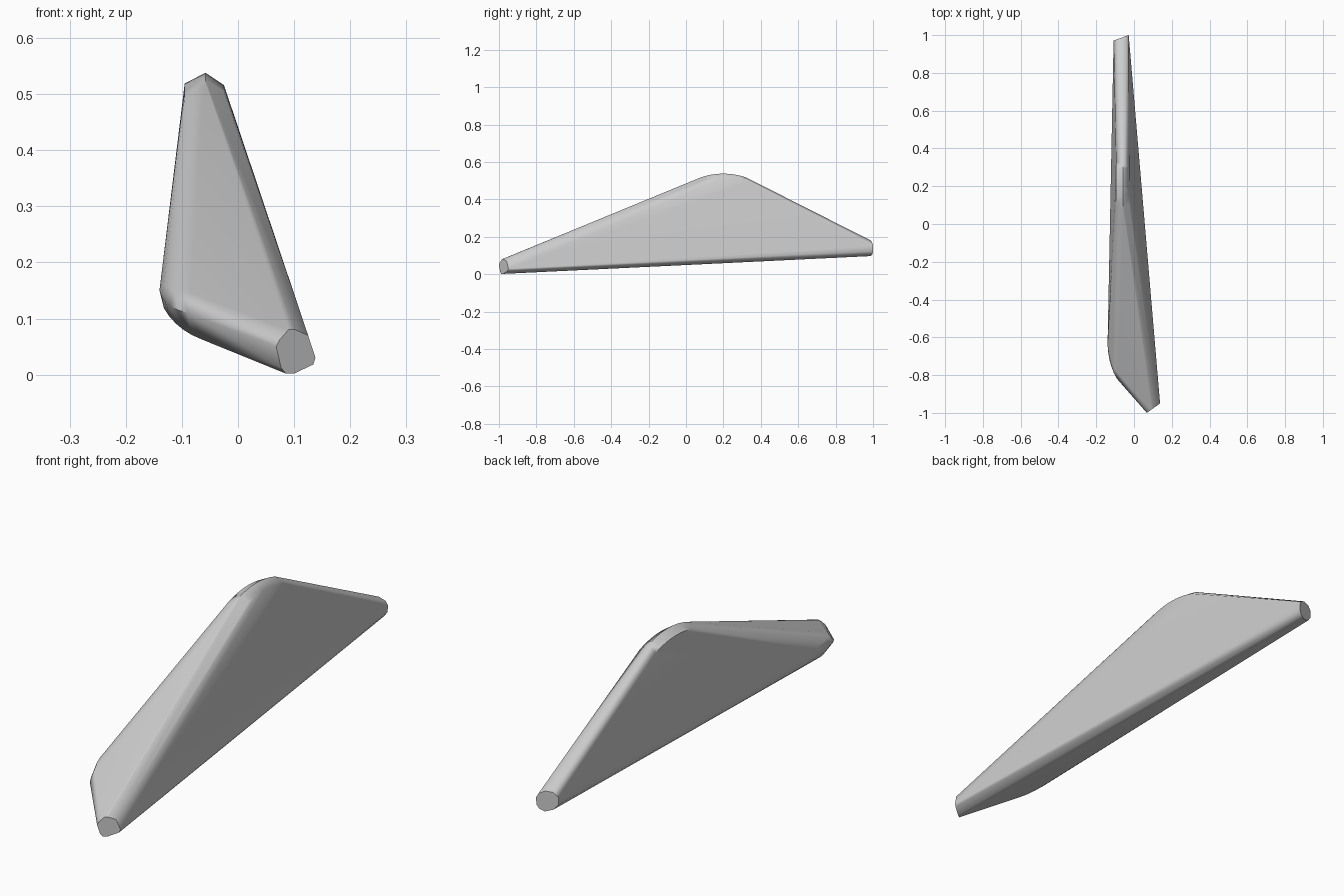
import bpy, bmesh, math
from mathutils import Vector

default_cube = bpy.data.objects.get("Cube")
if default_cube:
    bpy.data.objects.remove(default_cube, do_unlink=True)


def flat_material(name, colour):
    material = bpy.data.materials.new(name)
    material.use_nodes = True
    material.diffuse_color = colour
    shader = material.node_tree.nodes["Principled BSDF"]
    shader.inputs["Base Color"].default_value = colour
    return material


def slanted_cap(outline, origin_x, origin_y, slope):
    """Place an x/z outline on an upright plane slanted across y."""
    return [Vector((x, origin_y + (x - origin_x) * slope, z)) for x, z in outline]


def crest_arc(x, centre_y, half_length, top, drop, steps=8):
    """Rounded crest running along y at a fixed x."""
    points = []
    for step in range(steps + 1):
        t = 2 * step / steps - 1
        points.append(Vector((x, centre_y + half_length * t, top - drop * t * t)))
    return points


def bend_arc(start, middle, end, steps=5):
    """Quadratic curve around the lower side bend."""
    a, b, c = Vector(start), Vector(middle), Vector(end)
    points = []
    for step in range(steps + 1):
        t = step / steps
        points.append(a * (1 - t) ** 2 + b * 2 * t * (1 - t) + c * t * t)
    return points


# Cut ends of the body
front_cap = slanted_cap(
    [(0.068, 0.05), (0.074, 0.062), (0.09, 0.08), (0.1, 0.081), (0.125, 0.07),
     (0.138, 0.03), (0.134, 0.018), (0.1, 0.002), (0.085, 0.002), (0.077, 0.012)],
    0.068, -1, 0.72)
back_cap = slanted_cap(
    [(-0.108, 0.16), (-0.09, 0.178), (-0.06, 0.18), (-0.036, 0.166), (-0.028, 0.15),
     (-0.029, 0.122), (-0.04, 0.105), (-0.06, 0.097), (-0.09, 0.108), (-0.108, 0.13)],
    -0.028, 1, 0.36)

# Rounded peak
peak = (crest_arc(-0.095, 0.2, 0.13, 0.519, 0.022)
        + crest_arc(-0.058, 0.2, 0.12, 0.538, 0.02)
        + crest_arc(-0.025, 0.2, 0.13, 0.516, 0.022))

# Rounded bend on the side
bend = (bend_arc((-0.085, -0.79, 0.146), (-0.13, -0.74, 0.157), (-0.136, -0.62, 0.165))
        + bend_arc((-0.09, -0.82, 0.11), (-0.134, -0.75, 0.12), (-0.14, -0.64, 0.15))
        + bend_arc((-0.065, -0.79, 0.063), (-0.11, -0.73, 0.08), (-0.132, -0.6, 0.118)))

# Skin the corners into one solid body
bm = bmesh.new()
for point in front_cap + back_cap + peak + bend:
    bm.verts.new(point)
bmesh.ops.convex_hull(bm, input=bm.verts[:])
loose = [v for v in bm.verts if not v.link_faces]
bmesh.ops.delete(bm, geom=loose, context="VERTS")
bmesh.ops.dissolve_limit(bm, angle_limit=math.radians(1.5), verts=bm.verts[:], edges=bm.edges[:])
bmesh.ops.recalc_face_normals(bm, faces=bm.faces[:])

mesh = bpy.data.meshes.new("wedge_body")
bm.to_mesh(mesh)
bm.free()
mesh.materials.append(flat_material("light grey", (0.6, 0.6, 0.6, 1)))
body = bpy.data.objects.new("wedge_body", mesh)
bpy.context.collection.objects.link(body)

# Smooth rounded edges with flat broad sides
bpy.ops.object.select_all(action="DESELECT")
body.select_set(True)
bpy.context.view_layer.objects.active = body
bpy.ops.object.shade_smooth_by_angle(angle=math.radians(50))
weighting = body.modifiers.new("flat broad sides", "WEIGHTED_NORMAL")
weighting.keep_sharp = True
